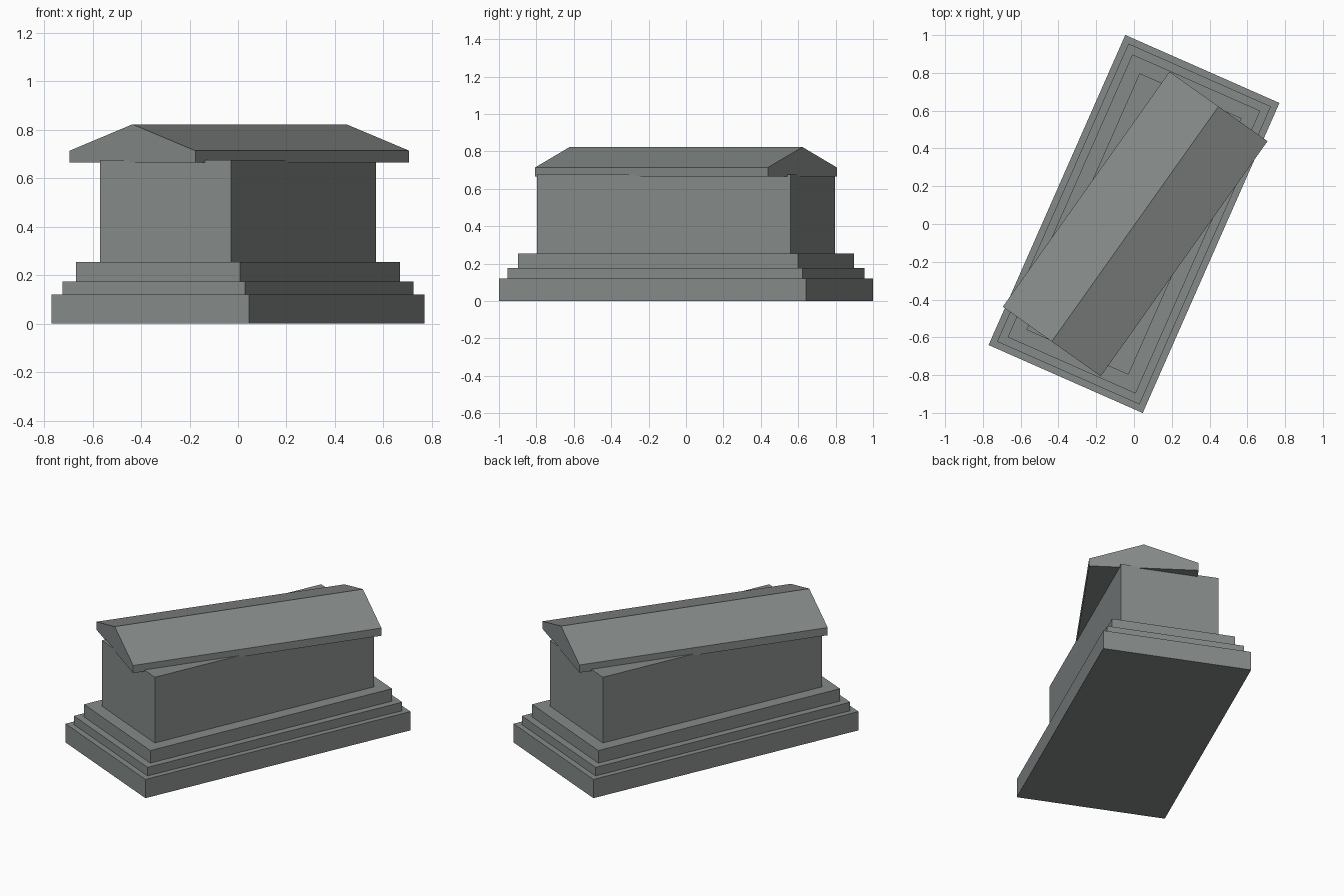
import bpy, bmesh, math

if "Cube" in bpy.data.objects:
    bpy.data.objects.remove(bpy.data.objects["Cube"])

BODY_TURN = math.radians(-23.8)
LID_TURN = math.radians(-35.35)

# Dark weathered stone
stone = bpy.data.materials.new("dark_stone")
stone.diffuse_color = (0.235, 0.255, 0.25, 1)
stone.use_nodes = True
stone.node_tree.nodes["Principled BSDF"].inputs["Base Color"].default_value = stone.diffuse_color


def extrude_profile(name, profile, half_length, turn, x=0.0):
    """Extrude an x-z profile along local y, then turn about z."""
    bm = bmesh.new()
    face = bm.faces.new([bm.verts.new((px, -half_length, pz)) for px, pz in profile])
    ext = bmesh.ops.extrude_face_region(bm, geom=[face])
    moved = [v for v in ext["geom"] if isinstance(v, bmesh.types.BMVert)]
    bmesh.ops.translate(bm, verts=moved, vec=(0, 2 * half_length, 0))
    bmesh.ops.recalc_face_normals(bm, faces=bm.faces)
    mesh = bpy.data.meshes.new(name)
    bm.to_mesh(mesh)
    bm.free()
    mesh.materials.append(stone)
    obj = bpy.data.objects.new(name, mesh)
    obj.location.x = x
    obj.rotation_euler.z = turn
    bpy.context.collection.objects.link(obj)
    return obj


# Stepped plinth and chest: name, half width, half length, bottom, top
for name, w, l, z0, z1 in [
    ("plinth_base", 0.446, 0.897, 0.0, 0.12),
    ("plinth_middle_step", 0.412, 0.862, 0.12, 0.175),
    ("plinth_top_step", 0.37, 0.818, 0.175, 0.255),
    ("tomb_chest", 0.295, 0.742, 0.255, 0.675),
]:
    extrude_profile(name, [(-w, z0), (w, z0), (w, z1), (-w, z1)], l, BODY_TURN)

# Gabled lid, knocked askew on the chest
lid = [(-0.318, 0.665), (0.318, 0.665), (0.318, 0.714), (0, 0.823), (-0.318, 0.714)]
extrude_profile("gabled_lid", lid, 0.763, LID_TURN, x=0.006)
